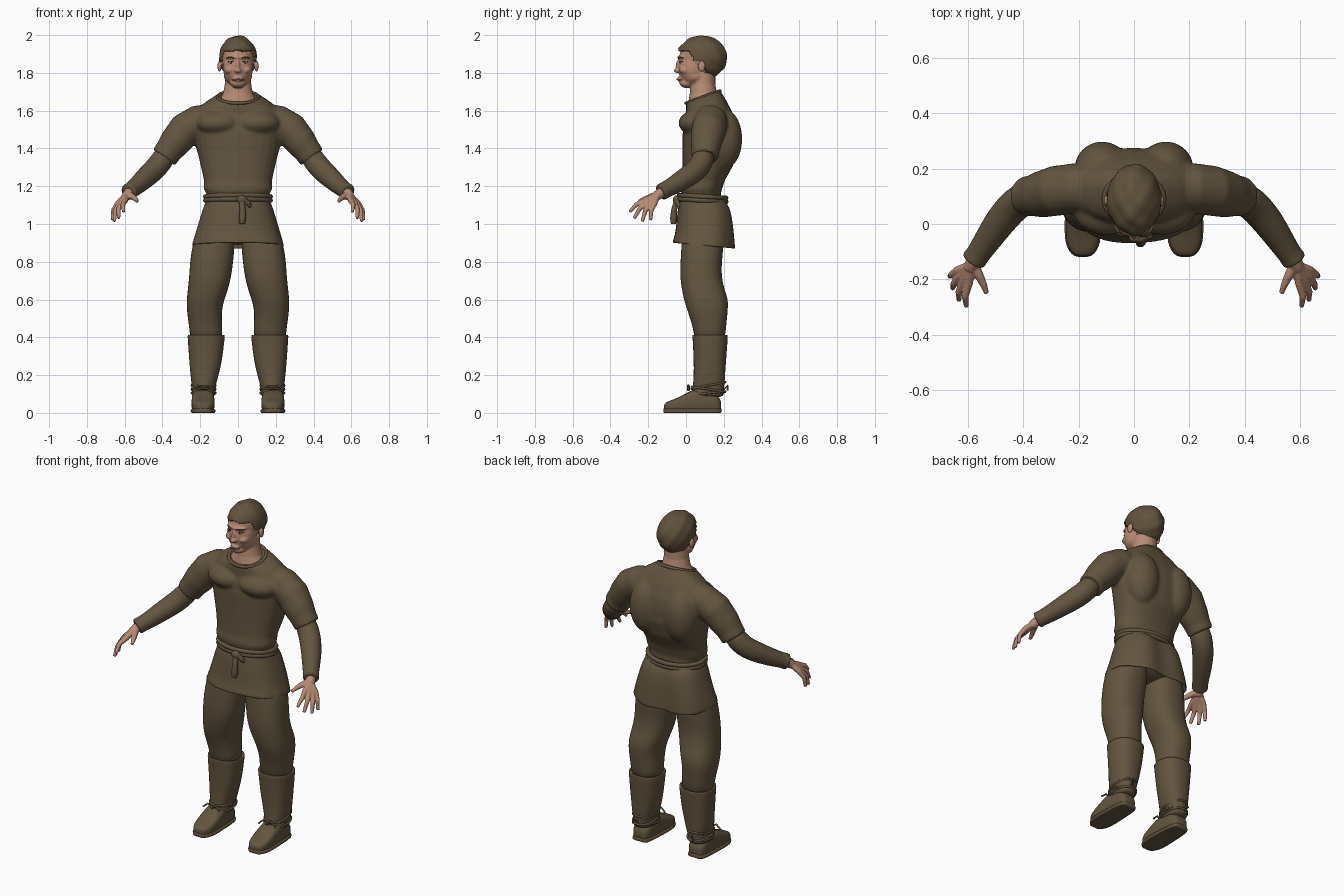
import bpy, bmesh, math
from mathutils import Vector, Matrix

if "Cube" in bpy.data.objects:
    bpy.data.objects.remove(bpy.data.objects["Cube"], do_unlink=True)


def material(name, r, g, b):
    m = bpy.data.materials.new(name)
    m.use_nodes = True
    m.diffuse_color = (r, g, b, 1)
    m.node_tree.nodes["Principled BSDF"].inputs["Base Color"].default_value = (r, g, b, 1)
    return m


CLOTH = material("brown cloth", .125, .09, .05)
HAIR = material("brown hair", .12, .085, .045)
SKIN = material("skin", .48, .26, .175)
LIPS = material("lips", .33, .15, .11)
WHITE = material("eye white", .5, .42, .36)
DARK = material("dark iris", .03, .02, .015)
SEG = 24


def flat_ring(x, z, rx, y0, y1, slope=0.0, power=.85):
    """Level rounded ring between y0 and y1; slope raises its back."""
    ring, ry = [], (y1 - y0) / 2
    for i in range(SEG):
        c, s = (f(2 * math.pi * i / SEG) for f in (math.cos, math.sin))
        px = math.copysign(abs(c) ** power, c) * rx
        py = math.copysign(abs(s) ** power, s) * ry
        ring.append(Vector((x + px, (y0 + y1) / 2 + py, z + slope * py)))
    return ring


def tube_rings(path, n=16):
    """Round rings square to a path of (x, y, z, radius)."""
    rings = []
    for i, (*p, r) in enumerate(path):
        a, b = path[max(i - 1, 0)], path[min(i + 1, len(path) - 1)]
        d = (Vector(b[:3]) - Vector(a[:3])).normalized()
        u = d.cross(Vector((0, 1, .3))).normalized()
        v = d.cross(u)
        angles = [2 * math.pi * k / n for k in range(n)]
        rings.append([Vector(p) + r * (u * math.cos(t) + v * math.sin(t)) for t in angles])
    return rings


def loft(bm, rings, caps=True):
    rows = [[bm.verts.new(p) for p in ring] for ring in rings]
    for a, b in zip(rows, rows[1:]):
        for i in range(len(a)):
            j = (i + 1) % len(a)
            bm.faces.new((a[i], a[j], b[j], b[i]))
    if caps:
        bm.faces.new(rows[0][::-1])
        bm.faces.new(rows[-1])


def ball(bm, centre, radii, u=24, v=16):
    m = Matrix.Translation(centre) @ Matrix.Diagonal((*radii, 1))
    bmesh.ops.create_uvsphere(bm, u_segments=u, v_segments=v, radius=1, matrix=m)


def finish(name, bm, mat, mirror=False, subsurf=0, voxel=0, relax=4, shell=0):
    bmesh.ops.recalc_face_normals(bm, faces=bm.faces)
    mesh = bpy.data.meshes.new(name)
    bm.to_mesh(mesh)
    bm.free()
    mesh.shade_smooth()
    mesh.materials.append(mat)
    ob = bpy.data.objects.new(name, mesh)
    bpy.context.collection.objects.link(ob)
    if mirror:
        ob.modifiers.new("mirror", "MIRROR").use_mirror_merge = False
    if shell:
        m = ob.modifiers.new("shell", "SOLIDIFY")
        m.thickness, m.offset = shell, -1
    if subsurf:
        ob.modifiers.new("round", "SUBSURF").levels = subsurf
        ob.modifiers["round"].render_levels = subsurf
    if voxel:
        m = ob.modifiers.new("blend", "REMESH")
        m.mode, m.voxel_size, m.use_smooth_shade = "VOXEL", voxel, True
        m = ob.modifiers.new("relax", "SMOOTH")
        m.factor, m.iterations = .5, relax
    return ob


def cord(name, points, radius, mat, cyclic=False, mirror=False):
    curve = bpy.data.curves.new(name, "CURVE")
    curve.dimensions, curve.bevel_depth, curve.bevel_resolution = "3D", radius, 2
    curve.use_fill_caps = True
    s = curve.splines.new("POLY")
    s.points.add(len(points) - 1)
    for p, co in zip(s.points, points):
        p.co = (*co, 1)
    s.use_cyclic_u = cyclic
    s.use_smooth = True
    curve.materials.append(mat)
    ob = bpy.data.objects.new(name, curve)
    bpy.context.collection.objects.link(ob)
    if mirror:
        ob.modifiers.new("mirror", "MIRROR").use_mirror_merge = False


# Tunic body, short sleeves, chest and shoulder blades blended together
bm = bmesh.new()
loft(bm, [flat_ring(0, *r) for r in (
    (1.13, .16, -.02, .19), (1.165, .17, -.025, .185), (1.185, .182, -.03, .19),
    (1.23, .18, -.022, .205), (1.31, .198, -.02, .25), (1.4, .22, -.018, .275),
    (1.48, .235, -.018, .275), (1.54, .24, -.01, .265), (1.595, .225, -.0, .235, .15),
    (1.64, .175, .0, .205, .28), (1.675, .115, .0, .18, .36))])
for s in (-1, 1):
    ball(bm, (s * .1, .06, 1.535), (.125, .1, .068))
    ball(bm, (s * .115, .2, 1.45), (.1, .098, .16))
    sleeve = [(.16, .13, 1.55, .085), (.21, .13, 1.54, .09), (.28, .12, 1.5, .091),
              (.335, .107, 1.43, .084), (.365, .102, 1.39, .074), (.392, .1, 1.352, .072)]
    loft(bm, tube_rings([(s * x, y, z, r) for x, y, z, r in sleeve], 24))
finish("tunic", bm, CLOTH, voxel=.009, relax=5)

# Neckline rim
cord("collar", flat_ring(0, 1.672, .108, .0, .18, .36, 1), .009, CLOTH, True)

# Flared tunic skirt with a rippled hem
bm = bmesh.new()
skirt = [flat_ring(0, *r) for r in (
    (1.15, .16, -.025, .185), (1.12, .172, -.035, .225), (1.08, .188, -.045, .25),
    (1.0, .212, -.052, .26), (.94, .23, -.06, .265), (.9, .242, -.07, .268, -.09),
    (.885, .244, -.072, .27, -.09))]
for depth, ring in enumerate(skirt):
    for k, p in enumerate(ring):
        p.xy *= 1 + .004 * depth * math.sin(k * 1.57)
        if p.y > .15:
            p.y -= .03 * math.exp(-(p.x / .05) ** 2)
loft(bm, skirt, caps=False)
finish("tunic_skirt", bm, CLOTH, subsurf=1, shell=.008)

# Cord belt with knot and hanging ends
for z in (1.125, 1.145):
    cord("belt", flat_ring(0, z, .172, -.036, .212, -.06, 1), .013, CLOTH, True)
bm = bmesh.new()
ball(bm, (.02, -.05, 1.13), (.028, .02, .022))
loft(bm, tube_rings([(.02, -.05, 1.12, .014), (.025, -.062, 1.08, .016),
                     (.024, -.066, 1.03, .019), (.022, -.066, 1.0, .015)]))
loft(bm, tube_rings([(.03, -.048, 1.135, .012), (.055, -.045, 1.11, .013), (.065, -.035, 1.09, .01)]))
finish("belt_knot", bm, CLOTH, voxel=.005, relax=2)

# Trousers: hips and legs
bm = bmesh.new()
ball(bm, (0, .1, .965), (.2, .125, .075))
finish("trouser_seat", bm, CLOTH)
bm = bmesh.new()
loft(bm, [flat_ring(*r) for r in (
    (.12, .98, .1, -.02, .2), (.13, .88, .113, -.025, .2), (.14, .8, .115, -.03, .19),
    (.147, .72, .112, -.033, .188), (.16, .65, .107, -.022, .205), (.172, .6, .1, -.012, .225),
    (.178, .55, .094, .005, .222), (.176, .5, .09, .02, .218), (.17, .45, .088, .038, .212),
    (.167, .36, .085, .045, .205))])
finish("trouser_leg", bm, CLOTH, mirror=True, subsurf=1)

# Leg wraps below the knee
bm = bmesh.new()
loft(bm, [flat_ring(*r) for r in (
    (.168, .4, .08, .05, .2), (.168, .418, .098, .034, .221), (.168, .408, .1, .033, .222),
    (.169, .37, .096, .036, .22), (.171, .28, .088, .04, .213), (.177, .2, .075, .041, .207),
    (.181, .15, .065, .036, .205), (.182, .125, .058, .036, .2), (.184, .1, .064, .02, .205),
    (.184, .08, .055, .03, .19))])
finish("leg_wrap", bm, CLOTH, mirror=True, subsurf=1)

# Ankle laces with loose ends
for z, slope in ((.105, .1), (.125, -.15), (.145, .2)):
    cord("ankle_lace", flat_ring(.182, z, .063, .03, .208, slope, 1), .006, CLOTH, True, True)
for dx, dy in ((.03, -.02), (-.025, -.025), (.01, .185)):
    x, y = .182 + dx, .035 + dy
    cord("lace_end", [(.182, .035 + dy * .9, .125), (x, y, .145), (x + dx, y, .12)],
         .005, CLOTH, mirror=True)

# Shoes: upper and sole share one outline of (y, half width, top)
outline = ((.19, .035, .06), (.175, .05, .09), (.12, .058, .125), (.05, .06, .13),
           (0, .062, .105), (-.045, .062, .08), (-.085, .055, .066), (-.11, .038, .055), (-.12, .02, .045))
for name, grow, floor, cap in (("shoe", 1, .016, 1), ("shoe_sole", 1.07, 0, .026)):
    bm = bmesh.new()
    rings = []
    for y, w, top in outline:
        top = min(top, cap)
        ring = []
        for k in range(SEG):
            a = 2 * math.pi * k / SEG
            up = math.copysign(abs(math.sin(a)) ** .6, math.sin(a))
            side = math.copysign(abs(math.cos(a)) ** .7, math.cos(a))
            ring.append(Vector((.185 + w * grow * side, .035 + (y - .035) * (.98 + .02 * (cap < 1)),
                                max(floor, floor + (top - floor) * (.4 + .6 * up)))))
        rings.append(ring)
    loft(bm, rings)
    finish(name, bm, CLOTH, mirror=True, subsurf=1)

# Long under-sleeve on the forearm, with a cuff
bm = bmesh.new()
loft(bm, tube_rings([(.36, .1, 1.4, .058), (.41, .088, 1.325, .062), (.45, .05, 1.28, .061),
                     (.49, .0, 1.245, .057), (.53, -.06, 1.207, .05), (.567, -.115, 1.178, .043),
                     (.576, -.126, 1.172, .047), (.582, -.136, 1.167, .044)]))
finish("forearm_sleeve", bm, CLOTH, mirror=True, subsurf=1)

# Hand: palm, four bent fingers and a thumb
bm = bmesh.new()
loft(bm, tube_rings([(.565, -.11, 1.18, .027), (.582, -.14, 1.16, .027), (.592, -.16, 1.145, .026)]))
for knuckle, tip in (((.597, -.215, 1.125), (.605, -.298, 1.065)), ((.615, -.204, 1.115), (.632, -.275, 1.03)),
                     ((.628, -.187, 1.11), (.655, -.232, 1.013)), ((.636, -.167, 1.11), (.665, -.188, 1.02))):
    k, t = Vector(knuckle), Vector(tip)
    mid = k.lerp(t, .5) + Vector((.009, -.006, .008))
    loft(bm, tube_rings([(.588, -.15, 1.155, .018), (*k, .0155), (*mid, .0125), (*t, .009)], 12))
loft(bm, tube_rings([(.58, -.145, 1.155, .02), (.56, -.185, 1.145, .017),
                     (.543, -.22, 1.133, .013), (.532, -.25, 1.12, .009)], 12))
finish("hand", bm, SKIN, mirror=True, voxel=.004, relax=3)

# Head and neck sculpted from blended volumes
bm = bmesh.new()
for c, r in (((0, .078, 1.885), (.088, .112, .1)), ((0, .038, 1.83), (.08, .08, .105)),
             ((0, .05, 1.785), (.075, .075, .05)), ((0, .005, 1.747), (.042, .04, .028)),
             ((0, -.018, 1.767), (.03, .03, .018)), ((0, -.006, 1.882), (.062, .04, .016)),
             ((0, -.04, 1.835), (.0115, .015, .035)), ((0, -.046, 1.812), (.018, .019, .0125))):
    ball(bm, c, r)
for s in (-1, 1):
    ball(bm, (s * .045, .005, 1.815), (.028, .042, .024))
    ball(bm, (s * .098, .083, 1.835), (.011, .02, .03))
loft(bm, [flat_ring(0, *r, power=1) for r in (
    (1.58, .12, .02, .17), (1.645, .105, .012, .17), (1.69, .08, .02, .165),
    (1.74, .07, .025, .155), (1.8, .068, .03, .155))])
head = finish("head", bm, SKIN, voxel=.005, relax=3)

# Hair cap: a wavy shell trimmed along the hairline
HAIRLINE = ((-.07, 1.925), (.015, 1.915), (.045, 1.865), (.078, 1.86), (.115, 1.8), (.16, 1.77), (.3, 1.76))


def hairline(y):
    for (ya, za), (yb, zb) in zip(HAIRLINE, HAIRLINE[1:]):
        if y <= yb:
            return za + (zb - za) * (y - ya) / (yb - ya)
    return HAIRLINE[-1][1]


bm = bmesh.new()
ball(bm, (0, .083, 1.88), (.099, .133, .117), 72, 48)
cut = [f for f in bm.faces if f.calc_center_median().z < hairline(f.calc_center_median().y)]
bmesh.ops.delete(bm, geom=cut, context="FACES")
for v in bm.verts:
    d = v.co - Vector((0, .083, 1.88))
    wave = math.sin(d.x * 70 + d.z * 25) * math.sin(d.y * 55 + d.z * 45)
    v.co += d * .025 * wave
finish("hair", bm, HAIR, shell=.018)

# Eyes, brows and mouth laid on the face surface
bpy.context.view_layer.update()
graph = bpy.context.evaluated_depsgraph_get()


def on_face(x, z):
    hit, place, _, _ = head.ray_cast((x, -1, z), (0, 1, 0), depsgraph=graph)
    return place if hit else Vector((x, -.03, z))


for name, x, z, size, mat in (("eye", .037, 1.856, (.015, .004, .0055), WHITE),
                              ("iris", .036, 1.856, (.0055, .006, .0055), DARK)):
    bm = bmesh.new()
    ball(bm, on_face(x, z), size)
    finish(name, bm, mat, mirror=True)
cord("upper_eyelid", [on_face(.021 + .008 * k, 1.858 + .004 * math.sin(k * .785)) for k in range(5)],
     .0022, DARK, mirror=True)
cord("eyebrow", [on_face(.018 + .01 * k, 1.878 + .005 * math.sin(k * .7)) for k in range(5)],
     .0035, HAIR, mirror=True)
cord("mouth", [on_face(.007 * k, 1.766 - .0006 * abs(k)) for k in range(-4, 5)], .004, LIPS)
